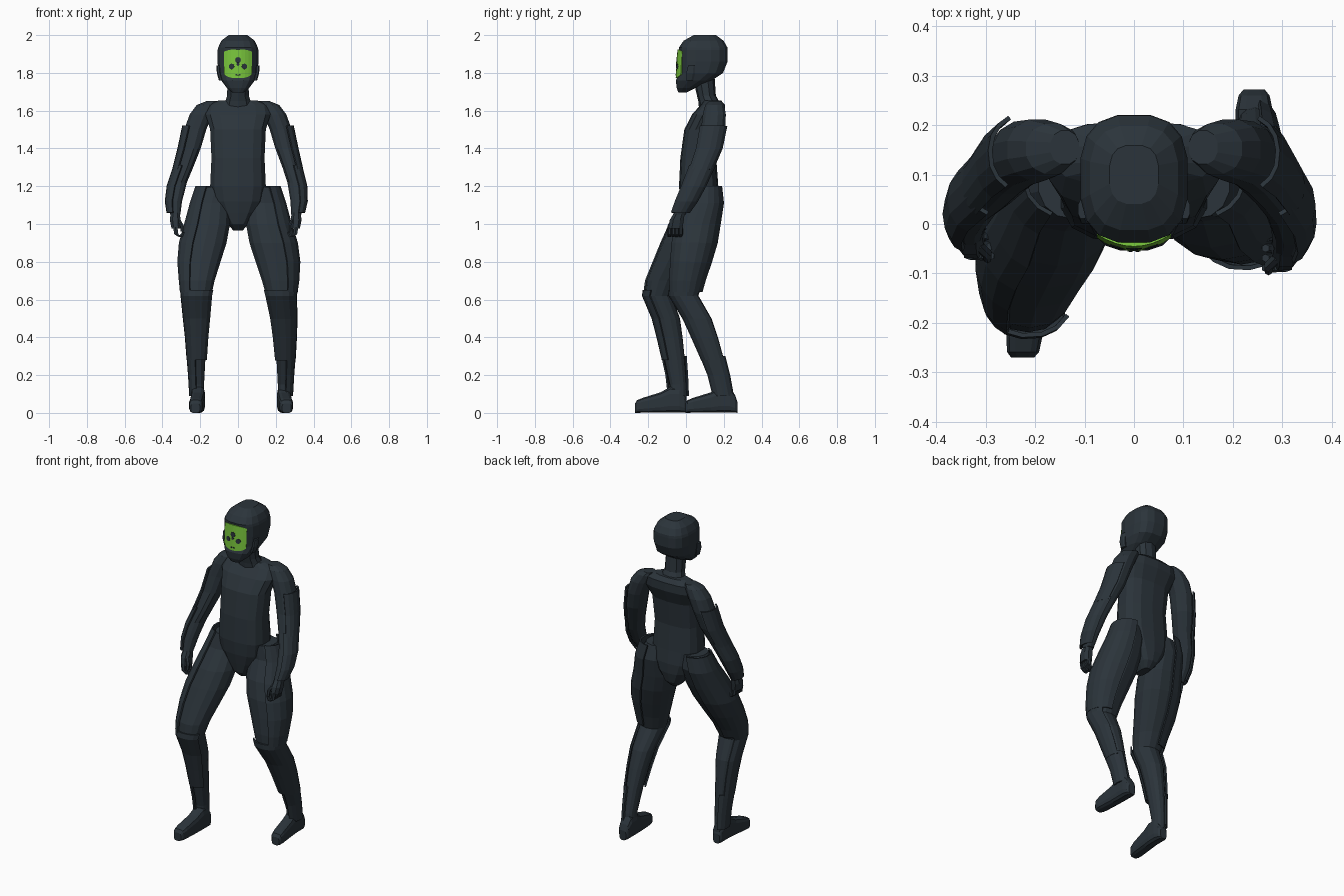
import bpy, bmesh, math


def material(name, rgb):
    m = bpy.data.materials.new(name)
    m.diffuse_color = (*rgb, 1)
    return m


DARK = material("dark suit", (0.024, 0.034, 0.043))
GREEN = material("visor green", (0.19, 0.56, 0.045))


def make(name, verts, faces, mat=DARK, thick=0):
    me = bpy.data.meshes.new(name)
    bm = bmesh.new()
    vs = [bm.verts.new(v) for v in verts]
    for f in faces:
        bm.faces.new([vs[i] for i in f])
    bmesh.ops.recalc_face_normals(bm, faces=bm.faces)
    bm.to_mesh(me)
    bm.free()
    me.materials.append(mat)
    ob = bpy.data.objects.new(name, me)
    bpy.context.collection.objects.link(ob)
    if thick:
        s = ob.modifiers.new("thickness", "SOLIDIFY")
        s.thickness, s.offset = thick, 0
    return ob


def se(a, p):
    c, s = math.cos(a), math.sin(a)
    return (math.copysign(abs(c) ** (2 / p), c), math.copysign(abs(s) ** (2 / p), s))


def loft(name, rings, n=12, p=2.2, axis="z", side=1):
    """Rings are (position along axis, centre u, centre v, radius u, radius v)."""
    verts = []
    for t, u, v, ru, rv in rings:
        for k in range(n):
            c, s = se(2 * math.pi * (k + 0.5) / n, p)
            a, b = side * (u + ru * c), v + rv * s
            verts.append((a, b, t) if axis == "z" else (a, t, b))
    faces = [(r * n + k, r * n + (k + 1) % n, (r + 1) * n + (k + 1) % n, (r + 1) * n + k)
             for r in range(len(rings) - 1) for k in range(n)]
    faces += [tuple(range(n)), tuple(range((len(rings) - 1) * n, len(rings) * n))]
    return make(name, verts, faces)


def at(rings, z):
    """Ring of a limb interpolated at height z."""
    for a, b in zip(rings, rings[1:]):
        if a[0] >= z >= b[0]:
            f = (a[0] - z) / (a[0] - b[0])
            return [x + (y - x) * f for x, y in zip(a, b)]
    return rings[-1]


def plate(name, rings, zs, a0, a1, grow, side, n=7):
    """Curved armour shell; angle 0 is outward, -90 is forward."""
    verts = []
    for z in zs:
        _, u, v, ru, rv = at(rings, z)
        for k in range(n):
            c, s = se(math.radians(a0 + (a1 - a0) * k / (n - 1)), 2.2)
            verts.append((side * (u + (ru + grow) * c), v + (rv + grow) * s, z))
    faces = [(r * n + k, r * n + k + 1, (r + 1) * n + k + 1, (r + 1) * n + k)
             for r in range(len(zs) - 1) for k in range(n - 1)]
    return make(name, verts, faces, DARK, 0.009)


# Helmet, neck and ear pads
loft("helmet", [(1.695, 0, -.02, .03, .02), (1.72, 0, 0, .06, .05), (1.76, 0, .042, .09, .097),
                (1.80, 0, .08, .105, .118), (1.86, 0, .092, .11, .13), (1.92, 0, .092, .11, .13),
                (1.935, 0, .091, .106, .13), (1.97, 0, .093, .09, .107), (2.0, 0, .10, .05, .06)], 16, 2.8)
loft("neck", [(1.60, 0, .13, .085, .06), (1.65, 0, .12, .07, .055), (1.68, 0, .108, .06, .05),
              (1.80, 0, .09, .058, .06)], 10)
for side, tag in ((1, "left"), (-1, "right")):
    loft(tag + "_ear_pad", [(1.76, .09, .02, .012, .02), (1.80, .102, .025, .011, .025),
                            (1.84, .104, .03, .01, .02)], 8, 2.5, "z", side)


# Green visor with dark spots
def visor_y(x, z):
    return -.05 + .026 * (x / .075) ** 2 + .06 * (z - 1.78)


cols = 8
vv = []
for i in range(cols + 1):
    x = -.073 + .146 * i / cols
    e = abs(x / .073) ** 3
    for z in (1.772 + .02 * e, 1.845, 1.924 - .012 * e):
        vv.append((x, visor_y(x, z), z))
make("visor", vv, [(i * 3 + j, i * 3 + j + 1, i * 3 + j + 4, i * 3 + j + 3)
                   for i in range(cols) for j in range(2)], GREEN, .008)
for i, (x, z, r) in enumerate([(0, 1.868, .016), (-.034, 1.834, .015), (.034, 1.834, .015), (0, 1.845, .008),
                               (-.008, 1.79, .005), (.008, 1.79, .005)]):
    ring = [(x + r * math.cos(a), z + r * math.sin(a)) for a in [k * math.pi / 4 for k in range(8)]]
    make("visor_spot_%d" % i, [(a, visor_y(a, b) - .006, b) for a, b in ring], [tuple(range(8))], DARK, .002)

# Torso
loft("torso", [(.965, 0, .08, .025, .05), (1.0, 0, .08, .055, .085), (1.06, 0, .08, .10, .098),
               (1.12, 0, .075, .135, .105), (1.2, 0, .067, .15, .104), (1.35, 0, .065, .143, .095),
               (1.5, 0, .083, .15, .092), (1.58, 0, .12, .175, .088), (1.63, 0, .142, .165, .065),
               (1.655, 0, .14, .10, .045)], 14, 2.8)

# Arms with armour plates and hands
ARM = [(1.65, .14, .155, .03, .035), (1.63, .165, .152, .055, .052), (1.58, .196, .15, .062, .063),
       (1.5, .226, .143, .06, .066), (1.4, .25, .122, .054, .063), (1.3, .28, .083, .046, .056),
       (1.22, .305, .05, .045, .054), (1.12, .315, .002, .038, .047), (1.05, .308, -.035, .028, .034)]
for side, tag, splay, dy in ((1, "left", 0, 0), (-1, "right", .09, .09)):
    arm = [(z, x + splay * max(0, 1.32 - z), y + dy * max(0, 1.32 - z), a, b) for z, x, y, a, b in ARM]
    loft(tag + "_arm", arm, 12, 2.2, "z", side)
    plate(tag + "_upper_arm_plate", arm, (1.52, 1.4, 1.29), -60, 65, .012, side)
    plate(tag + "_forearm_plate", arm, (1.31, 1.2, 1.12, 1.06), -75, 75, .012, side)
    _, hx, hy, _, _ = arm[-1]
    # palm
    loft(tag + "_palm", [(1.06, hx, hy, .026, .03), (1.02, hx, hy - .014, .03, .04),
                         (.975, hx - .005, hy - .022, .026, .04)], 8, 2.5, "z", side)
    # curled fingers and thumb
    for k in range(4):
        y = hy - .052 + k * .02
        loft("%s_finger_%d" % (tag, k), [(.985, hx, y, .013, .01), (.945, hx - .006, y, .012, .01),
                                         (.932, hx - .028, y - .002, .012, .009),
                                         (.955, hx - .042, y - .002, .008, .008)], 6, 2.4, "z", side)
    loft(tag + "_thumb", [(1.03, hx - .015, hy - .03, .01, .012), (.995, hx - .035, hy - .05, .01, .011),
                          (.96, hx - .036, hy - .06, .008, .009)], 6, 2.2, "z", side)

# Legs: left steps back, right steps forward
LEG = {
    "left": [(1.20, .12, .10, .09, .075), (1.11, .14, .095, .10, .09), (1.0, .155, .06, .115, .108),
             (.90, .18, .04, .122, .112), (.80, .203, .022, .112, .1), (.70, .217, .003, .092, .085),
             (.62, .223, -.006, .075, .072), (.50, .238, .065, .063, .07), (.40, .244, .105, .054, .064),
             (.28, .247, .148, .044, .054), (.15, .245, .19, .035, .044), (.07, .243, .2, .034, .044)],
    "right": [(1.20, .12, .10, .09, .075), (1.11, .14, .08, .10, .095), (1.0, .155, .025, .115, .11),
              (.90, .178, -.02, .12, .11), (.80, .198, -.07, .108, .1), (.70, .21, -.122, .088, .088),
              (.62, .215, -.147, .075, .072), (.50, .215, -.1, .063, .068), (.40, .215, -.08, .052, .062),
              (.28, .215, -.06, .043, .054), (.15, .213, -.042, .034, .044), (.07, .211, -.04, .033, .044)]}
for side, tag in ((1, "left"), (-1, "right")):
    leg = LEG[tag]
    loft(tag + "_leg", [(1.195, .12, .085, .075, .075)] + leg[1:], 14, 2.2, "z", side)
    plate(tag + "_thigh_plate", leg, (1.20, 1.11, 1.0, .9, .8, .7, .64), -65, 85, .012, side, 9)
    plate(tag + "_shin_plate", leg, (.65, .62, .5, .4, .28), -150, 50, .01, side, 10)
    plate(tag + "_ankle_plate", leg, (.30, .2, .09), -80, 80, .009, side)

    # boot from heel to toe
    heel = .272 if side > 0 else .005
    cx = .243 if side > 0 else .211
    boot = [(0, .05, .022), (-.012, .085, .032), (-.04, .125, .038), (-.09, .128, .038), (-.14, .10, .037),
            (-.235, .07, .037), (-.264, .058, .033), (-.275, .04, .024)]
    loft(tag + "_boot", [(heel + d, cx + .014 * max(0, -d - .1) / .17, .005 + h / 2, w, h / 2 + .005)
                         for d, h, w in boot], 12, 3.5, "y", side)
